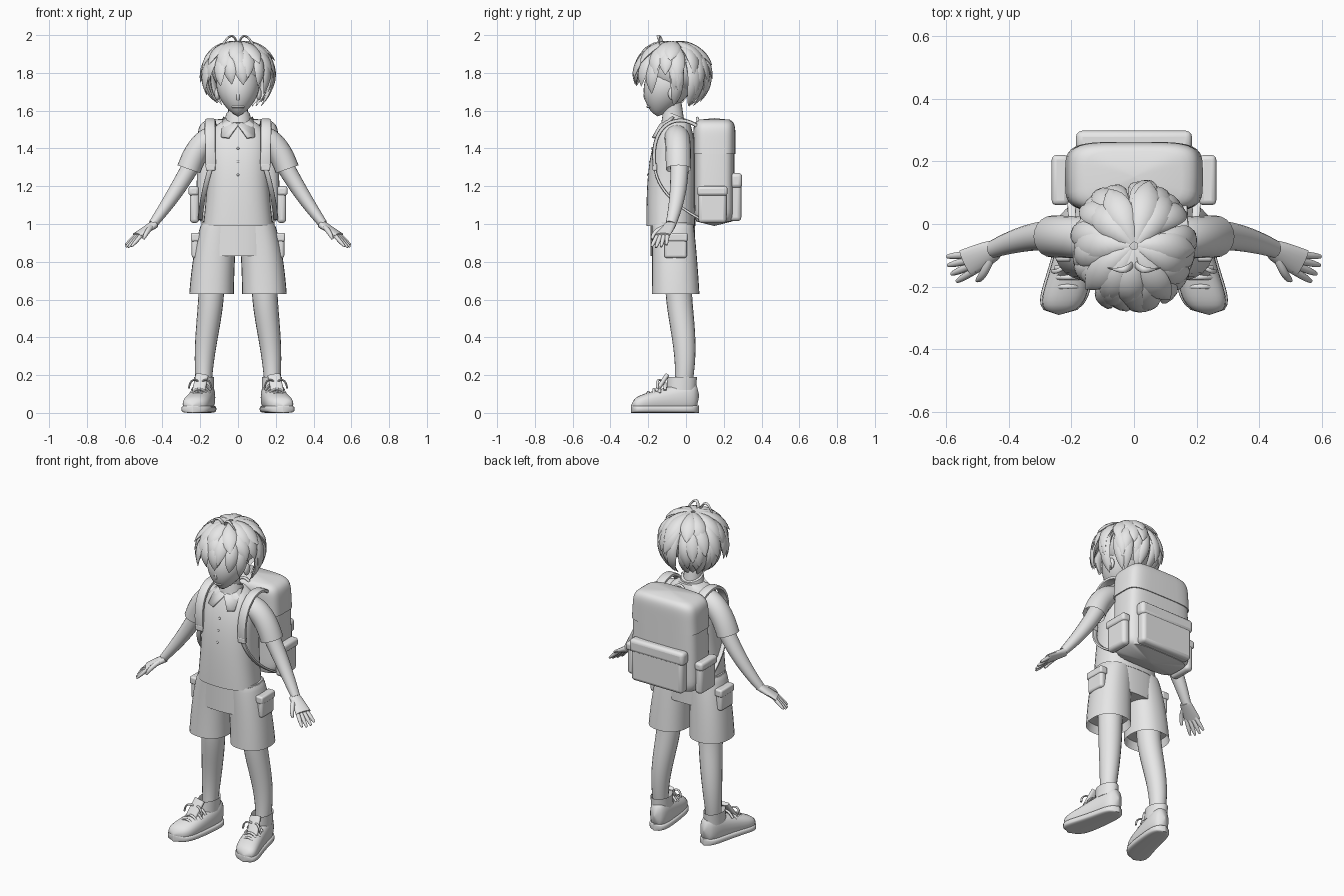
import bpy, bmesh, math, random
from mathutils import Vector

random.seed(4)
default_cube = bpy.data.objects.get("Cube")
if default_cube:
    bpy.data.objects.remove(default_cube, do_unlink=True)

GREY = (.8, .8, .8, 1)
clay = bpy.data.materials.new("plain grey")
clay.use_nodes = True
clay.diffuse_color = GREY
clay.node_tree.nodes["Principled BSDF"].inputs["Base Color"].default_value = GREY

SIDEWAYS, FORWARD, UP = Vector((1, 0, 0)), Vector((0, -1, 0)), Vector((0, 0, 1))


def bezier(points, t):
    """Point at t on the curve steered by any number of control points."""
    points = [Vector(point) for point in points]
    while len(points) > 1:
        points = [a.lerp(b, t) for a, b in zip(points, points[1:])]
    return points[0]


def dome(t, power, root):
    """Near one along the middle, rounding off to zero at both ends."""
    return max(0, 1 - abs(t + t - 1) ** power) ** (1 / root)


def value(rule, t):
    return max(rule(t) if callable(rule) else rule, .001)


def sweep(bm, path, width, depth, axis=None, across=SIDEWAYS, sides=20, power=2, steps=24, hollow=False):
    """Sweep a superellipse along a curve; width and depth may be rules of t."""
    rings = []
    for step in range(steps + 1):
        t = step / steps
        centre = bezier(path, t)
        tangent = axis or (bezier(path, t + .01) - bezier(path, t - .01)).normalized()
        u = (across - tangent * across.dot(tangent)).normalized()
        v = tangent.cross(u)
        ring = []
        for side in range(sides):
            angle = math.tau * side / sides
            c, s = (math.copysign(abs(f) ** (2 / power), f) for f in (math.cos(angle), math.sin(angle)))
            ring.append(bm.verts.new(centre + u * c * value(width, t) + v * s * value(depth, t)))
        rings.append(ring)
    for low, high in zip(rings, rings[1:]):
        for side in range(sides):
            bm.faces.new((low[side - 1], low[side], high[side], high[side - 1]))
    bm.faces.new(rings[0][::-1])
    cap = bm.faces.new(rings[-1])
    if hollow:
        cap.normal_update()
        bmesh.ops.inset_individual(bm, faces=[cap], thickness=.01)
        for vert in cap.verts:
            vert.co -= tangent * .05


def finish(name, bm, mirror=False, bevel=0, solid=0):
    bmesh.ops.recalc_face_normals(bm, faces=bm.faces)
    mesh = bpy.data.meshes.new(name)
    bm.to_mesh(mesh)
    bm.free()
    mesh.materials.append(clay)
    mesh.shade_smooth()
    mesh.set_sharp_from_angle(angle=math.radians(50))
    obj = bpy.data.objects.new(name, mesh)
    bpy.context.collection.objects.link(obj)
    if solid:
        obj.modifiers.new("thickness", "SOLIDIFY").thickness = solid
    if bevel:
        rounding = obj.modifiers.new("rounding", "BEVEL")
        rounding.width, rounding.segments = bevel, 3
    if mirror:
        obj.modifiers.new("mirror", "MIRROR")


def part(name, path, width, depth, mirror=False, **options):
    bm = bmesh.new()
    sweep(bm, path, width, depth, **options)
    finish(name, bm, mirror)


def solid(name, centre, size, mirror=False, bevel=0):
    """A rounded box when a bevel is given, otherwise an ellipsoid."""
    bm = bmesh.new()
    if bevel:
        bmesh.ops.create_cube(bm, size=1)
    else:
        bmesh.ops.create_uvsphere(bm, u_segments=24, v_segments=16, radius=.5)
    for vert in bm.verts:
        vert.co = Vector(centre) + vert.co * Vector(size)
    finish(name, bm, mirror, bevel)


# Head, face and neck
def egg(t):
    return max(0, math.sin(math.pi * t ** .9)) ** .8


part("head", [(0, -.15, 1.57), (0, -.06, 1.76), (0, -.08, 1.95)],
     lambda t: .115 * egg(t), lambda t: .13 * egg(t), axis=UP, sides=32)
part("neck", [(0, -.05, 1.45), (0, -.08, 1.65)], .052, .055, axis=UP)
part("nose", [(0, -.2, 1.73), (0, -.23, 1.67), (0, -.2, 1.65)], .01, .01, sides=10)
part("mouth", [(-.03, -.19, 1.62), (0, -.22, 1.62), (.03, -.19, 1.62)], .005, .005, across=UP, sides=8)
solid("eye", (.043, -.19, 1.7), (.04, .03, .03), mirror=True)
solid("ear", (.11, -.07, 1.69), (.03, .05, .07), mirror=True)

# Hair: a scalp cap and layers of pointed locks sweeping out from the crown
solid("hair_cap", (0, -.05, 1.82), (.28, .3, .27))
HAIR_CENTRE, HAIR_SIZE = Vector((0, -.07, 1.79)), Vector((.17, .18, .165))


def hair_lock(bm, turn, start, end, width):
    path = []
    swirl, flare = random.uniform(-.2, .2), random.uniform(1.1, 1.25)
    for i, lift in enumerate((.95, 1.15, 1.2, flare)):
        polar = math.radians(start + (end - start) * i / 3)
        a = turn + swirl * i / 3
        way = Vector((math.sin(polar) * math.sin(a), -math.sin(polar) * math.cos(a), math.cos(polar)))
        path.append(HAIR_CENTRE + HAIR_SIZE * way * lift)
    sweep(bm, path, lambda t: width * (.5 + t) * (1 - t ** 3), lambda t: .02 * (1 - t ** 3),
          across=Vector((math.cos(turn), math.sin(turn), 0)), sides=8, steps=10)


bm = bmesh.new()
for layer in range(4):
    count = 11 + 3 * layer
    for i in range(count):
        turn = math.tau * (i + random.uniform(-.25, .25)) / count
        rear = .5 - math.cos(turn) / 2
        # The longest layer leaves the face free
        if layer < 3 or rear > .4:
            end = 74 + 23 * layer - 4 * layer * (1 - rear) + random.uniform(-7, 7)
            hair_lock(bm, turn, 5 + 17 * layer, end, .05 - .004 * layer)
# Stray locks curling above the crown
for side in (-1, 1):
    sweep(bm, [(0, -.12, 1.93), (side * .02, -.16, 2.05), (side * .08, -.14, 1.95)],
          lambda t: .012 * (1 - t ** 3), .006, across=FORWARD, sides=8, steps=12)
finish("hair", bm)

# Shirt with sleeves, collar and buttons
part("shirt", [(0, -.08, .99), (0, -.08, 1.3), (0, -.05, 1.55)],
     lambda t: .184 * (1 - .6 * t ** 9) - .02 * math.sin(math.pi * t),
     lambda t: .13 * (1 - t ** 4 / 2), axis=UP, sides=36, power=2.5)
part("sleeve", [(.1, -.05, 1.46), (.2, -.04, 1.46), (.26, -.04, 1.29)], .067, .064,
     mirror=True, across=FORWARD, hollow=True)
part("collar_stand", [(0, -.06, 1.51), (0, -.06, 1.58)], lambda t: .076 - .012 * t, lambda t: .076 - .012 * t,
     axis=(UP + FORWARD * -.4).normalized(), sides=24)
bm = bmesh.new()
wing = [(0, -.14, 1.53), (.08, -.07, 1.57), (.09, -.165, 1.465), (.05, -.18, 1.46)]
bm.faces.new([bm.verts.new(corner) for corner in wing])
finish("collar_wing", bm, mirror=True, solid=.012)
for i in range(3):
    solid("shirt_button", (0, -.18 - .01 * i, 1.4 - .07 * i), (.014, .012, .014))

# Arms, palms and fingers
part("arm", [(.2, -.04, 1.4), (.3, -.02, 1.2), (.45, -.08, 1)],
     lambda t: .05 - .022 * t * t, lambda t: .048 - .024 * t * t, mirror=True, across=FORWARD)
hand_side = Vector((.35, .9, .1))
knuckles = Vector((.525, -.125, .94))
part("palm", [(.44, -.08, 1), knuckles + Vector((.01, 0, 0))], lambda t: .028 + .018 * math.sqrt(t),
     lambda t: .022 - .008 * t, mirror=True, across=hand_side, sides=16)
bm = bmesh.new()
for spread in (-.03, -.01, .01, .03):
    root = knuckles + hand_side * spread
    way = Vector((.06, -.02, -.06)) + hand_side * spread / 2
    sweep(bm, [root - way * .2, root + way * (1.1 - abs(spread) * 6)], lambda t: .012 - .006 * t ** 4,
          lambda t: .011 - .006 * t ** 4, across=hand_side, sides=10, steps=8)
# Thumb
sweep(bm, [(.45, -.09, .99), (.48, -.17, .97), (.5, -.18, .92)], lambda t: .014 - .008 * t ** 4,
      lambda t: .014 - .008 * t ** 4, across=UP, sides=10, steps=10)
finish("fingers", bm, mirror=True)

# Shorts with hollow hems and cargo pockets
part("shorts_hip", [(0, -.07, .83), (0, -.07, 1.01)], .192, .118, axis=UP, sides=32, power=2.4)
part("shorts_leg", [(.1, -.07, 1), (.13, -.06, .85), (.14, -.055, .63)], lambda t: .09 + .028 * math.sqrt(t),
     lambda t: .11 + .016 * t, mirror=True, axis=-UP, sides=28, power=2.3, hollow=True)
solid("cargo_pocket", (.225, -.055, .885), (.04, .12, .13), mirror=True, bevel=.014)
solid("cargo_flap", (.225, -.055, .93), (.05, .13, .045), mirror=True, bevel=.01)

# Legs
part("leg", [(.14, -.04, .7), (.14, -.04, .5), (.19, .02, .36), (.18, -.02, .1)],
     lambda t: .068 - .03 * t * t, lambda t: .07 - .028 * t * t, mirror=True)

# Shoes with soles, ankle cuffs, tongues and laces
last = [Vector(point) for point in ((.17, .07, .09), (.18, -.1, .07), (.24, -.29, .04))]


def shoe_width(t):
    return (.052 + .025 * t) * dome(t, 6, 2)


part("shoe", last, shoe_width, lambda t: bezier(last, t).z * dome(t, 8, 2),
     mirror=True, axis=FORWARD, sides=24, power=2.4)
part("sole", [(point.x, point.y, .02) for point in last], lambda t: shoe_width(t) * 1.1, .02,
     mirror=True, axis=FORWARD, sides=24, power=4)
part("ankle_cuff", [(.18, -.025, .12), (.18, -.02, .19)], .054, .078, mirror=True, axis=UP, hollow=True)
part("shoe_tongue", [(.21, -.16, .11), (.19, -.1, .2)], .034, .012, mirror=True, power=3)
bm = bmesh.new()
for i in range(4):
    middle = Vector((.194 + .006 * i, -.11 - .03 * i, .15 - .015 * i))
    drop = Vector((.05, 0, -.03))
    sweep(bm, [middle + drop, middle + UP * .04, middle + drop * Vector((-1, 1, 1))], .008, .007,
          across=FORWARD, sides=8, steps=10)
# Loose loops of the bow
for side in (-1, 1):
    sweep(bm, [(.2, -.12, .16), (.2 + side * .05, -.16, .2), (.2 + side * .06, -.15, .13)], .007, .005,
          across=FORWARD, sides=8, steps=10)
finish("laces", bm, mirror=True)

# Backpack with lid, pockets, straps and handle
part("backpack", [(0, .15, .99), (0, .15, 1.555)], lambda t: (.222 - .02 * t * t) * dome(t, 12, 4),
     lambda t: .107 * dome(t, 12, 4), axis=UP, sides=40, power=4.5)
part("backpack_lid", [(0, .15, 1.37), (0, .15, 1.56)], lambda t: (.22 - .012 * t) * max(0, 1 - t ** 8) ** .25,
     lambda t: .112 * max(0, 1 - t ** 8) ** .25, axis=UP, sides=40, power=4.5)
solid("front_pocket", (0, .26, 1.13), (.35, .065, .23), bevel=.02)
solid("front_pocket_flap", (0, .265, 1.23), (.37, .065, .08), bevel=.02)
solid("side_pocket", (.23, .14, 1.09), (.05, .15, .17), mirror=True, bevel=.02)
solid("side_pocket_flap", (.235, .14, 1.175), (.055, .16, .05), mirror=True, bevel=.015)
buckle = (.145, -.165, 1.3)
part("shoulder_strap", [(.14, .08, 1.5), (.15, -.02, 1.6), (.15, -.2, 1.55), buckle], .028, .01,
     mirror=True, sides=12, power=4)
part("lower_strap", [buckle, (.19, -.15, 1.15), (.2, .07, 1.03)], .013, .007, mirror=True, sides=12, power=4)
solid("strap_buckle", buckle, (.05, .025, .035), mirror=True, bevel=.006)
part("carry_handle", [(-.05, .07, 1.52), (0, .05, 1.6), (.05, .07, 1.52)], .008, .008, across=UP, sides=8)
